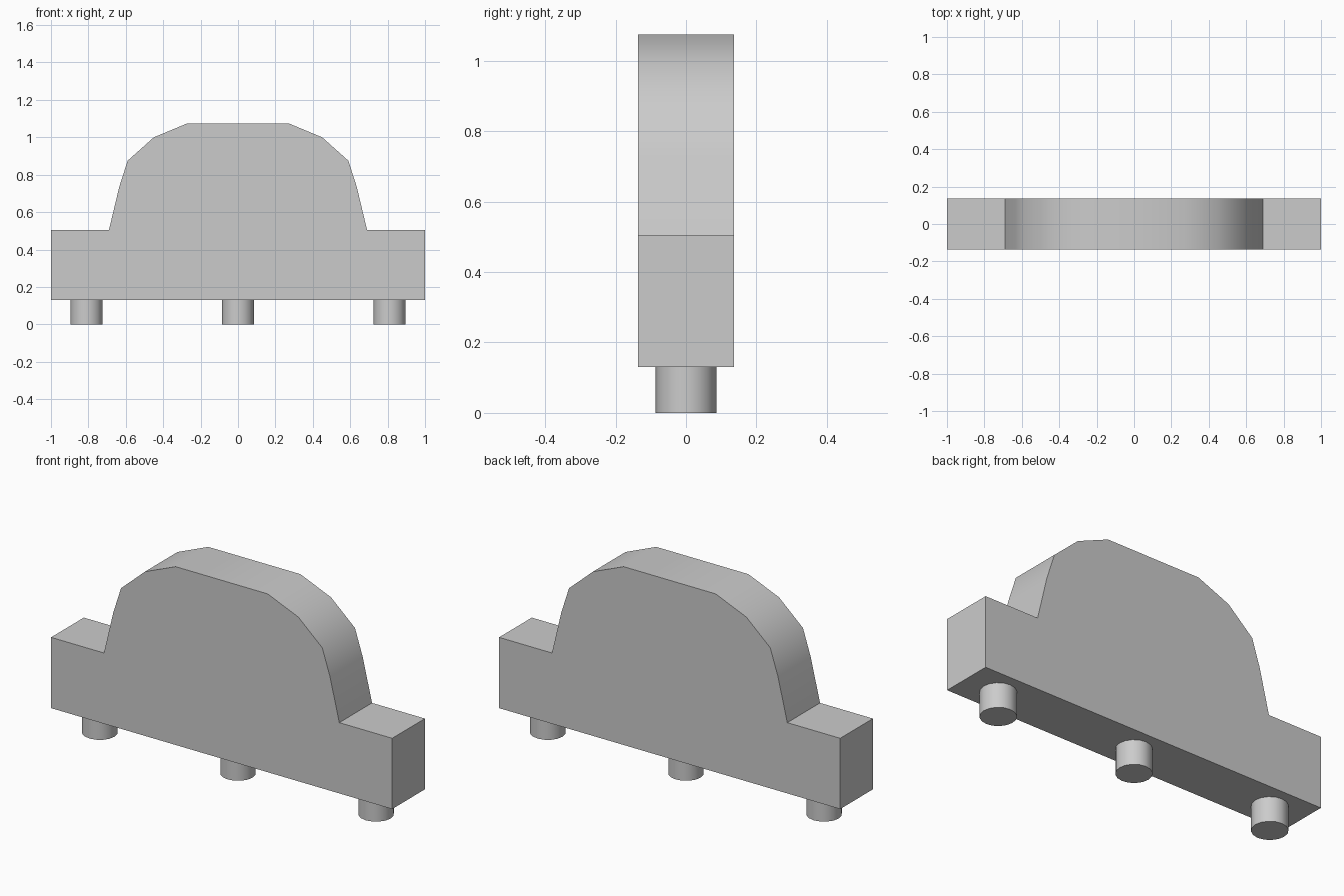
import bpy, bmesh, math

old = bpy.data.objects.get("Cube")
if old:
    bpy.data.objects.remove(old, do_unlink=True)

grey = bpy.data.materials.new("light_grey")
grey.use_nodes = True
colour = (0.6, 0.6, 0.6, 1)
grey.diffuse_color = colour
grey.node_tree.nodes["Principled BSDF"].inputs["Base Color"].default_value = colour

BASE_Z = 0.13
HALF_DEPTH = 0.137


def finish(obj):
    """Assign the material and smooth the shallow edges."""
    obj.data.materials.clear()
    obj.data.materials.append(grey)
    bpy.ops.object.select_all(action='DESELECT')
    obj.select_set(True)
    bpy.context.view_layer.objects.active = obj
    bpy.ops.object.shade_smooth_by_angle(angle=math.radians(40))


# Body: half outline mirrored in x, then extruded through the depth
half = [(1, BASE_Z), (1, 0.505), (0.69, 0.505), (0.635, 0.735),
        (0.59, 0.875), (0.45, 1.0), (0.27, 1.075)]
outline = half + [(-x, z) for x, z in reversed(half)]

bm = bmesh.new()
front = bm.faces.new([bm.verts.new((x, -HALF_DEPTH, z)) for x, z in outline])
back = bmesh.ops.extrude_face_region(bm, geom=[front], use_keep_orig=True)
moved = [v for v in back["geom"] if isinstance(v, bmesh.types.BMVert)]
bmesh.ops.translate(bm, verts=moved, vec=(0, 2 * HALF_DEPTH, 0))
bmesh.ops.recalc_face_normals(bm, faces=bm.faces)
mesh = bpy.data.meshes.new("body")
bm.to_mesh(mesh)
bm.free()
body = bpy.data.objects.new("body", mesh)
bpy.context.collection.objects.link(body)
finish(body)

# Pegs under the body
for name, x in (("right_peg", -0.81), ("middle_peg", 0), ("left_peg", 0.81)):
    bpy.ops.mesh.primitive_cylinder_add(vertices=16, radius=0.086, depth=BASE_Z,
                                        location=(x, 0, BASE_Z / 2))
    peg = bpy.context.object
    peg.name = name
    finish(peg)
